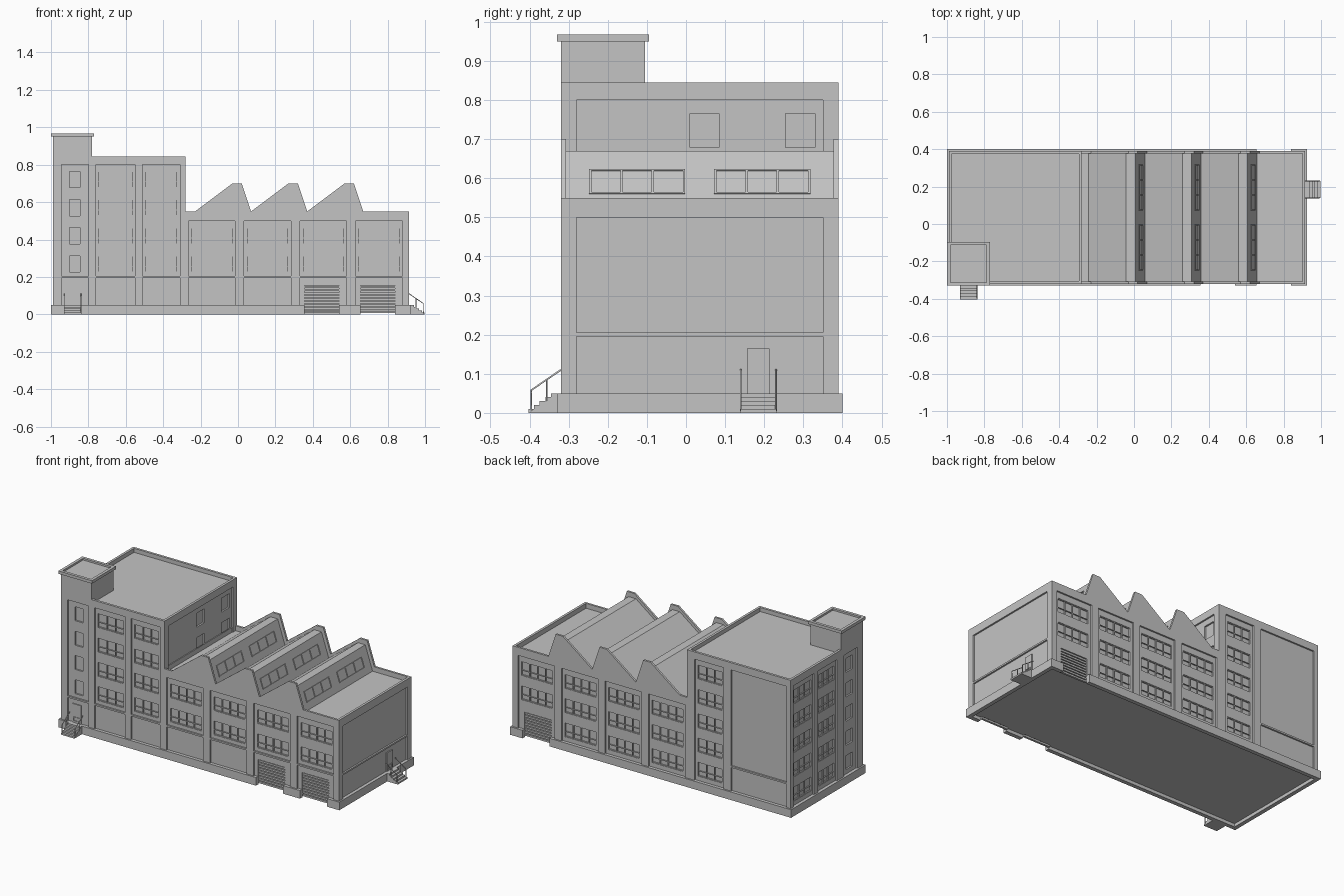
import bpy, bmesh
from mathutils import Vector

if "Cube" in bpy.data.objects:
    bpy.data.objects.remove(bpy.data.objects["Cube"])

grey = bpy.data.materials.new("plain grey")
grey.use_nodes = True
grey.diffuse_color = (0.55, 0.55, 0.55, 1)
grey.node_tree.nodes["Principled BSDF"].inputs["Base Color"].default_value = (0.55, 0.55, 0.55, 1)


def finish(name, bm):
    bmesh.ops.recalc_face_normals(bm, faces=bm.faces)
    mesh = bpy.data.meshes.new(name)
    bm.to_mesh(mesh)
    bm.free()
    mesh.materials.append(grey)
    ob = bpy.data.objects.new(name, mesh)
    bpy.context.collection.objects.link(ob)
    return ob


def boxes(name, bounds):
    """One object made of axis-aligned boxes (x0, x1, y0, y1, z0, z1)."""
    bm = bmesh.new()
    for x0, x1, y0, y1, z0, z1 in bounds:
        vs = bmesh.ops.create_cube(bm, size=1)["verts"]
        for v in vs:
            v.co = (x1 if v.co.x > 0 else x0, y1 if v.co.y > 0 else y0, z1 if v.co.z > 0 else z0)
    return finish(name, bm)


def extrude(name, profile, y0, y1):
    """Prism from an (x, z) outline."""
    bm = bmesh.new()
    face = bm.faces.new([bm.verts.new((x, y0, z)) for x, z in profile])
    new = bmesh.ops.extrude_face_region(bm, geom=[face])["geom"]
    bmesh.ops.translate(bm, vec=(0, y1 - y0, 0), verts=[g for g in new if isinstance(g, bmesh.types.BMVert)])
    return finish(name, bm)


def cut(ob, cutter):
    cutter.hide_render = True
    mod = ob.modifiers.new("cut", "BOOLEAN")
    mod.operation, mod.solver, mod.object = "DIFFERENCE", "EXACT", cutter
    bpy.context.view_layer.objects.active = ob
    bpy.ops.object.modifier_apply(modifier=mod.name)
    bpy.data.objects.remove(cutter)


# Walls: run axis, outward sign and plane position
WALLS = {"front": ("x", -1, -0.32), "back": ("x", 1, 0.39), "right": ("y", 1, 0.915),
         "left": ("y", -1, -0.99), "upper_right": ("y", 1, -0.28)}


def on_wall(wall, u0, u1, d0, d1, z0, z1):
    """Box bounds on a wall; d is the distance outward from its plane."""
    axis, sign, plane = WALLS[wall]
    a, b = sorted((plane + sign * d0, plane + sign * d1))
    return (u0, u1, a, b, z0, z1) if axis == "x" else (a, b, u0, u1, z0, z1)


DEEP, OUT, HALF = 0.01, 0.02, 0.043
ROWS = [0.12, 0.27, 0.42, 0.57, 0.722]
bay_cuts = {"upper": [], "hall": []}
window_cuts = {"upper": [], "hall": []}
mullions, slats, door_plates, plinth_gaps = [], [], [], []


def window(part, wall, u0, u1, z, panes):
    z0, z1, t = z - HALF, z + HALF, 0.003
    window_cuts[part].append(on_wall(wall, u0, u1, -0.02, OUT, z0, z1))
    if panes < 2:
        return
    bar = lambda a, b, c, d: mullions.append(on_wall(wall, a, b, -0.021, -0.013, c, d))
    for i in range(1, panes):
        u = u0 + (u1 - u0) * i / panes
        bar(u - t, u + t, z0, z1)
    bar(u0, u1, z - 0.012 - t / 2, z - 0.012 + t / 2)
    for a, b in ((z0, z0 + t), (z1 - t, z1)):
        bar(u0, u1, a, b)


def bay(part, wall, u0, u1, top, rows=(), panes=1, inset=0.018, split=True):
    spans = ((0.05, 0.195), (0.205, top)) if split else ((0.05, top),)
    for a, b in spans:
        bay_cuts[part].append(on_wall(wall, u0, u1, -DEEP, OUT, a, b))
    for z in rows:
        window(part, wall, u0 + inset, u1 - inset, z, panes)


def garage(wall, u):
    """Roller door with slats in a recess that also breaks the plinth."""
    u0, u1 = u - 0.0925, u + 0.0925
    window_cuts["hall"].append(on_wall(wall, u0, u1, -0.025, OUT, 0.01, 0.155))
    plinth_gaps.append(on_wall(wall, u0, u1, -0.05, OUT, -0.01, 0.06))
    for i in range(9):
        z = 0.008 + i * 0.0165
        slats.append(on_wall(wall, u0, u1, -0.026, -0.013, z, z + 0.011))


# Upper block and tower bays
bay("upper", "front", -0.945, -0.80, 0.80, ROWS[1:], 1, 0.045)
bay("upper", "front", -0.76, -0.55, 0.80, ROWS[1:], 3)
bay("upper", "front", -0.51, -0.31, 0.80, ROWS[1:], 3)
bay("upper", "back", -0.96, -0.58, 0.80)
bay("upper", "back", -0.53, -0.33, 0.80, ROWS, 3, split=False)
bay("upper", "left", 0.16, 0.36, 0.80, ROWS, 3, split=False)
bay("upper", "left", -0.065, 0.12, 0.80, ROWS, 3, split=False)
bay("upper", "left", -0.265, -0.13, 0.80, ROWS, 1, 0.035, split=False)
bay_cuts["upper"].append(on_wall("upper_right", -0.28, 0.35, -DEEP, OUT, 0.45, 0.80))
for u in (0.01, 0.255):
    for z in ROWS[3:]:
        window("upper", "upper_right", u, u + 0.075, z, 1)

# Hall bays, evenly spaced
for i in range(4):
    u = -0.265 + 0.298 * i
    bay("hall", "front", u, u + 0.25, 0.50, ROWS[1:3], 4)
    bay("hall", "back", u, u + 0.25, 0.50, ROWS[1 if i == 3 else 0:3], 4, split=False)
bay("hall", "right", -0.28, 0.35, 0.50)
garage("front", 0.447)
garage("front", 0.748)
garage("back", 0.748)

# Upper block with parapet
upper = boxes("upper_block", [(-0.99, -0.28, -0.32, 0.39, 0.02, 0.845)])
cut(upper, boxes("roof_cutter", [(-0.975, -0.295, -0.305, 0.375, 0.82, 1)]))

# Sawtooth hall: walls follow the outline, the roof lies lower inside them
teeth = []
for i in range(3):
    x = -0.23 + 0.3 * i
    teeth += [(x, 0.55), (x + 0.2, 0.70), (x + 0.25, 0.70)]
outline = [(-0.29, 0.02), (-0.29, 0.55)] + teeth + [(0.67, 0.55), (0.915, 0.55), (0.915, 0.02)]
hall = extrude("sawtooth_hall", outline, -0.32, 0.39)
# valleys between teeth sit at the foot of each steep side
SHIFT, DROP = -0.012, 0.03
inner = [(-0.285, 0.55 - DROP)] + [(x + SHIFT, z - DROP) for x, z in teeth]
inner += [(0.67 + SHIFT, 0.55 - DROP), (0.90, 0.55 - DROP), (0.90, 0.9), (-0.285, 0.9)]
cut(hall, extrude("roof_cutter", inner, -0.307, 0.377))

for part, ob in (("upper", upper), ("hall", hall)):
    cut(ob, boxes("bay_cutter", bay_cuts[part]))
    cut(ob, boxes("window_cutter", window_cuts[part]))
boxes("window_mullions", mullions)
boxes("garage_door_slats", slats)

# Skylight frames on the steep sides of the teeth
for i in range(3):
    top = Vector((0.02 + 0.3 * i + SHIFT, 0, 0.70 - DROP))
    slope = Vector((0.05, 0, -0.15)).normalized()
    bars = []
    for y0 in (-0.245, 0.075):
        y1, t = y0 + 0.24, 0.003
        bars += [(0.05, 0.054, y0, y1, -0.002, 0.005), (0.112, 0.116, y0, y1, -0.002, 0.005)]
        for k in range(4):
            y = y0 + 0.08 * k
            bars.append((0.05, 0.116, y - t, y + t, -0.002, 0.005))
    frame = boxes(f"skylight_frames_{i + 1}", bars)
    normal = Vector((0.15, 0, 0.05)).normalized()
    for v in frame.data.vertices:
        s, y, n = v.co
        v.co = top + slope * s + normal * n + Vector((0, y, 0))

# Stair tower above the roof, with overhanging cap
boxes("tower", [(-0.99, -0.78, -0.32, -0.105, 0.80, 0.955)])
cap = boxes("tower_cap", [(-1.0, -0.77, -0.33, -0.095, 0.95, 0.968)])
cut(cap, boxes("cap_cutter", [(-0.982, -0.788, -0.312, -0.113, 0.957, 1)]))

# Plinth ring, open underneath and broken at the garage doors
plinth = boxes("plinth", [(-1.0, 0.925, -0.33, 0.40, 0, 0.05)])
cut(plinth, boxes("plinth_cutter", [(-0.975, 0.90, -0.305, 0.375, -0.1, 0.2)]))
cut(plinth, boxes("gap_cutter", plinth_gaps))


def entrance(name, wall, u):
    """Door, steps and a handrail on both sides."""
    door_plates.append(on_wall(wall, u - 0.029, u + 0.029, -0.012, -0.004, 0.05, 0.165))
    for a, b, c, d in ((-0.021, 0.021, 0.06, 0.063), (-0.021, 0.021, 0.083, 0.086),
                       (-0.021, -0.018, 0.06, 0.086), (0.018, 0.021, 0.06, 0.086)):
        door_plates.append(on_wall(wall, u + a, u + b, -0.005, -0.001, c, d))
    steps = []
    for i in range(5):
        reach = 0.025 + 0.0145 * i
        steps.append(on_wall(wall, u - 0.046, u + 0.046, 0.0, reach, 0.04 - 0.01 * i, 0.05 - 0.01 * i))
    boxes(name + "_steps", steps)
    curve = bpy.data.curves.new(name + "_handrails", "CURVE")
    curve.dimensions, curve.bevel_depth, curve.bevel_resolution = "3D", 0.0025, 1
    curve.use_fill_caps = True
    for side in (-0.045, 0.045):
        for path in (((0.0, 0.11), (0.076, 0.058), (0.076, 0.005)), ((0.036, 0.03), (0.036, 0.085))):
            spline = curve.splines.new("POLY")
            spline.points.add(len(path) - 1)
            for p, (d, z) in zip(spline.points, path):
                b = on_wall(wall, u + side, u + side, d, d, z, z)
                p.co = (b[0], b[2], z, 1)
    curve.materials.append(grey)
    bpy.context.collection.objects.link(bpy.data.objects.new(name + "_handrails", curve))


entrance("front_entrance", "front", -0.884)
entrance("right_entrance", "right", 0.185)
boxes("entrance_doors", door_plates)
